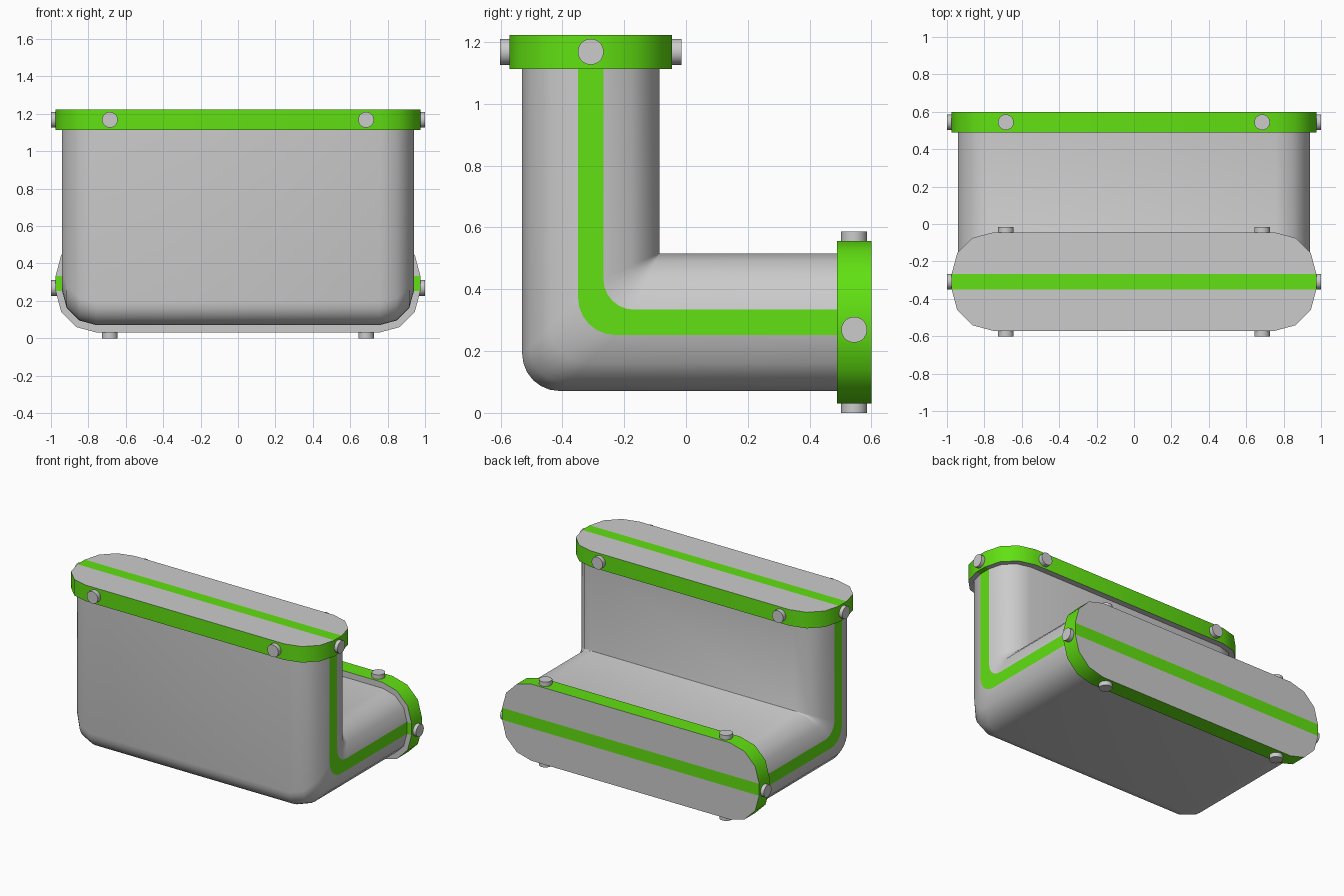
import bpy, bmesh, math
from mathutils import Vector

if "Cube" in bpy.data.objects:
    bpy.data.objects.remove(bpy.data.objects["Cube"])

CY, CZ, S = -0.308, 0.293, 0.041      # arm centre lines, half stripe width
green_mat = bpy.data.materials.new("green")
green_mat.diffuse_color = (0.12, 0.75, 0.006, 1)
green_mat.use_nodes = True
green_mat.node_tree.nodes["Principled BSDF"].inputs["Base Color"].default_value = green_mat.diffuse_color


def build(name, quads, green=False):
    """Mesh from (corners, inner reference point) pairs, faces turned outwards."""
    bm = bmesh.new()
    for pts, ref in quads:
        pts = [Vector(p) for p in pts]
        n = (pts[2] - pts[0]).cross(pts[3] - pts[1])
        if n.dot(sum(pts, Vector()) / 4 - Vector(ref)) < 0:
            pts.reverse()
        bm.faces.new([bm.verts.new(p) for p in pts])
    bmesh.ops.remove_doubles(bm, verts=bm.verts, dist=0.0005)
    finish(name, bm, green)


def finish(name, bm, green=False):
    me = bpy.data.meshes.new(name)
    bm.to_mesh(me)
    bm.free()
    for p in me.polygons:
        p.use_smooth = True
    me.set_sharp_from_angle(angle=math.radians(40))
    if green:
        me.materials.append(green_mat)
    bpy.context.collection.objects.link(bpy.data.objects.new(name, me))


def half_profile(w, h):
    """Right half of the rounded section as (x, d), d from -h to h."""
    r = h - S
    up = [(w - r + r * math.cos(a), S + r * math.sin(a))
          for a in (math.radians(30 * i) for i in range(4))]
    return [(x, -d) for x, d in reversed(up)] + up


def ring(half):
    return half + [(-x, d) for x, d in reversed(half)]


def is_stripe(a, b):
    return abs(a[1]) < S + 0.001 and abs(b[1]) < S + 0.001


# Bent body: every profile point follows its own filleted L path
def path(x, d):
    r = 0.12 if d >= 0 else 0.12 * (1 + d / 0.225)
    y, z = CY - d, CZ - d
    arc = [(x, y + r + r * math.cos(a), z + r + r * math.sin(a))
           for a in (math.pi + math.pi / 2 * i / 6 for i in range(7))]
    return [(x, y, 1.115)] + arc + [(x, 0.49, z)]


grey, stripe = [], []
loop = ring(half_profile(0.94, 0.222))
spine = path(0, 0)
for a, b in zip(loop, loop[1:] + loop[:1]):
    pa, pb = path(*a), path(*b)
    for k in range(len(pa) - 1):
        ref = (Vector(spine[k]) + Vector(spine[k + 1])) / 2
        (stripe if is_stripe(a, b) else grey).append(
            ((pa[k], pa[k + 1], pb[k + 1], pb[k]), ref))
build("elbow_body", grey)
build("elbow_side_stripes", stripe, True)


# End flanges: green rim, grey faces with a green centre stripe, round pegs
def flange(name, place, lo, hi, side_peg_d):
    half = half_profile(0.975, 0.263)
    loop = ring(half)
    mid = (lo + hi) / 2
    ref = place(0, 0, mid)
    rim = [((place(*a, lo), place(*b, lo), place(*b, hi), place(*a, hi)), ref)
           for a, b in zip(loop, loop[1:] + loop[:1])]
    faces, bands = [], []
    for t in (lo, hi):
        for a, b in zip(half, half[1:]):
            q = (place(-a[0], a[1], t), place(*a, t), place(*b, t), place(-b[0], b[1], t))
            (bands if is_stripe(a, b) else faces).append((q, ref))
    build(name + "_rim", rim, True)
    build(name + "_faces", faces)
    build(name + "_face_stripes", bands, True)

    pegs = [((s * 0.96, side_peg_d), (s, 0)) for s in (-1, 1)]
    pegs += [((x, s * 0.253), (0, s)) for x in (-0.685, 0.685) for s in (-1, 1)]
    bm = bmesh.new()
    for (x, d), (dx, dd) in pegs:
        c = Vector(place(x, d, mid))
        axis = Vector(place(x + dx, d + dd, mid)) - c
        m = axis.to_track_quat('Z', 'Y').to_matrix().to_4x4()
        m.translation = c
        bmesh.ops.create_cone(bm, cap_ends=True, segments=20, radius1=0.042,
                              radius2=0.042, depth=0.08, matrix=m)
    finish(name + "_pegs", bm)


flange("top_flange", lambda x, d, t: (x, CY - d, t), 1.113, 1.223, 0)
flange("back_flange", lambda x, d, t: (x, t, CZ - d), 0.488, 0.60, 0.024)
